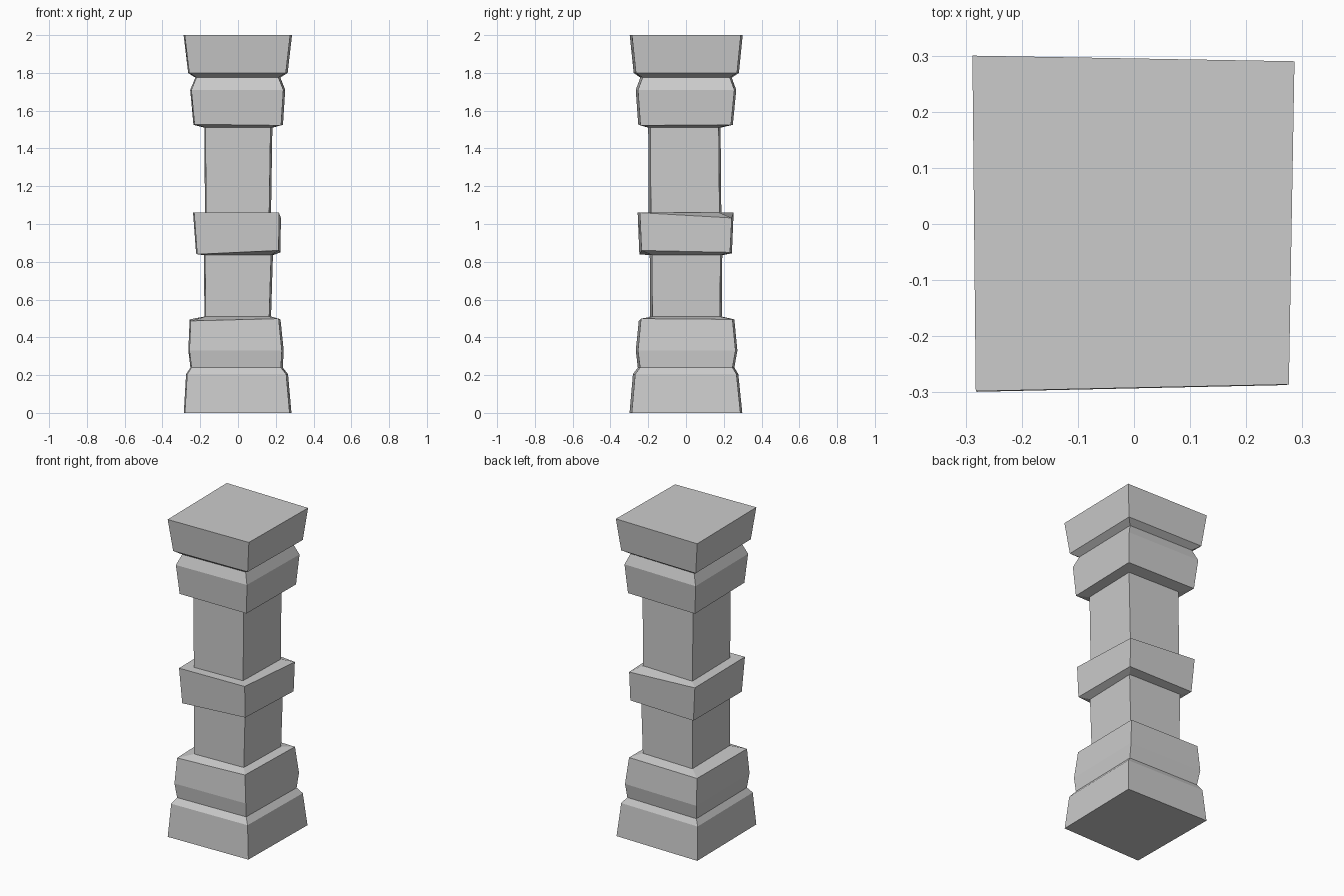
import bpy, bmesh

if "Cube" in bpy.data.objects:
    bpy.data.objects.remove(bpy.data.objects["Cube"])


def make_part(name, rings, cap_bottom=False, cap_top=False):
    """Loft slightly crooked four-cornered rings.
    Ring: x0, x1, y0, y1, z and optional corner heights (FL, FR, BR, BL)."""
    bm = bmesh.new()
    loops = []
    for x0, x1, y0, y1, z, *dz in rings:
        dz = dz[0] if dz else (0, 0, 0, 0)
        corners = [(x0 + .006, y0), (x1 - .01, y0 + .012),
                   (x1, y1 - .01), (x0, y1)]
        loops.append([bm.verts.new((x, y, z + d))
                      for (x, y), d in zip(corners, dz)])
    for a, b in zip(loops, loops[1:]):
        for i in range(4):
            j = (i + 1) % 4
            bm.faces.new((a[i], a[j], b[j], b[i]))
    if cap_bottom:
        bm.faces.new(loops[0][::-1])
    if cap_top:
        bm.faces.new(loops[-1])
    mesh = bpy.data.meshes.new(name)
    bm.to_mesh(mesh)
    bm.free()
    obj = bpy.data.objects.new(name, mesh)
    bpy.context.collection.objects.link(obj)


# Rings shared between neighbouring parts
shaft_a = (-.178, .175, -.19, .19, .51)
shaft_b = (-.18, .185, -.192, .192, .835)
shaft_c = (-.175, .175, -.198, .187, 1.06)
shaft_d = (-.178, .182, -.2, .183, 1.51)

# Stepped base, ending in the shelf around the shaft
make_part("base", [
    (-.287, .283, -.299, .298, 0),
    (-.275, .265, -.281, .277, .205),
    (-.252, .237, -.255, .256, .24),
    (-.263, .242, -.266, .272, .33),
    (-.256, .225, -.25, .256, .495, (-.008, .004, 0, 0)),
    shaft_a], cap_bottom=True)

# Shaft pieces
make_part("lower_shaft", [shaft_a, shaft_b])
make_part("upper_shaft", [shaft_c, shaft_d])

# Crooked collar around the middle
make_part("collar", [
    shaft_b,
    (-.222, .225, -.247, .243, .85, (-.01, .01, 0, -.005)),
    (-.238, .227, -.256, .252, 1.06, (0, 0, -.028, 0)),
    shaft_c])

# Stepped capital
make_part("capital", [
    shaft_d,
    (-.236, .238, -.253, .248, 1.525, (.003, -.003, 0, 0)),
    (-.253, .25, -.266, .266, 1.71),
    (-.226, .224, -.242, .242, 1.775),
    (-.264, .263, -.277, .28, 1.8),
    (-.288, .286, -.298, .3, 2)], cap_top=True)
